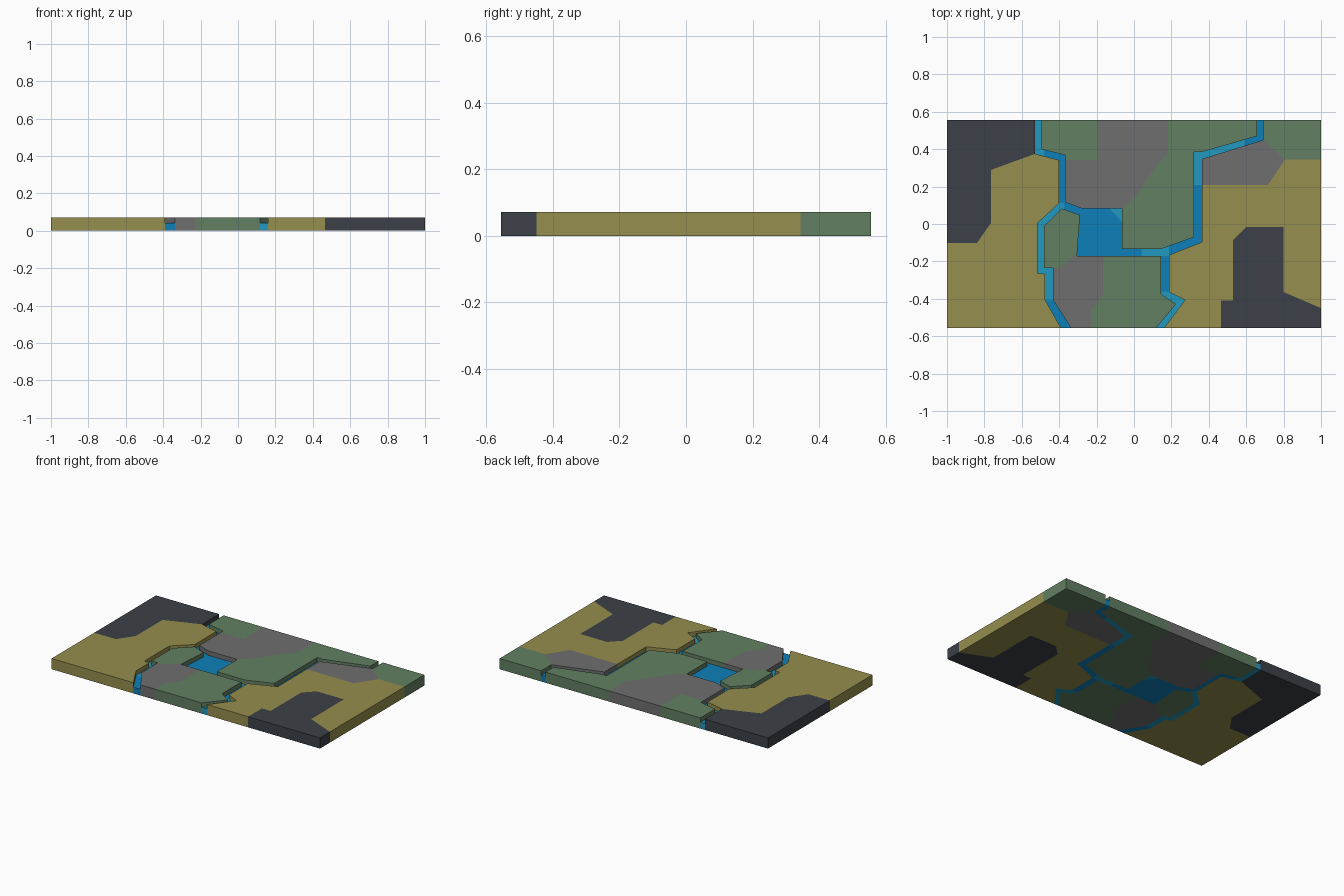
import bpy, bmesh
from mathutils import Vector
from mathutils.geometry import delaunay_2d_cdt

if "Cube" in bpy.data.objects:
    bpy.data.objects.remove(bpy.data.objects["Cube"])

W, D = 1.0, 0.556          # half width, half depth of the slab
TOP, WATER = 0.072, 0.042  # heights of the land and of the river


def material(name, r, g, b):
    m = bpy.data.materials.new(name)
    lin = [(c / 255 / 12.92) if c < 11 else ((c / 255 + 0.055) / 1.055) ** 2.4 for c in (r, g, b)]
    m.diffuse_color = (*lin, 1)
    m.use_nodes = True
    m.node_tree.nodes["Principled BSDF"].inputs["Base Color"].default_value = m.diffuse_color
    return m


MATS = [material("olive", 149, 142, 78), material("dark slate", 60, 64, 71),
        material("green", 98, 127, 98), material("grey", 112, 111, 111),
        material("deep blue", 13, 127, 184), material("light blue", 33, 152, 192)]
OLIVE, DARK, GREEN, GREY, DEEP, LIGHT = range(6)


def box(x0, y0, x1, y1):
    return [(x0, y0), (x1, y0), (x1, y1), (x0, y1)]


# land outlines between the river arms
west = [(-W, D), (-.53, D), (-.53, .375), (-.40, .342), (-.40, .112), (-.515, .005),
        (-.515, -.262), (-.475, -.267), (-.475, -.406), (-.39, -D), (-W, -D)]
north = [(-.497, D), (-.497, .40), (-.37, .369), (-.37, .118), (-.28, .083), (-.064, .083),
         (-.064, -.134), (.144, -.134), (.321, -.07), (.321, .385), (.364, .385),
         (.658, .47), (.658, D)]
south = [(-.337, -D), (-.433, -.406), (-.433, -.235), (-.481, -.235), (-.481, -.01),
         (-.385, .083), (-.289, .048), (-.305, -.171), (.144, -.171), (.144, -.374),
         (.225, -.428), (.118, -D)]
east = [(.69, D), (.69, .449), (.364, .348), (.364, -.096), (.187, -.166), (.187, -.364),
        (.273, -.406), (.16, -D), (W, -D), (W, D)]

# colour patches on each piece
west_dark = [(-W, D), (-.53, D), (-.53, .375), (-.765, .289), (-.765, .005), (-.84, -.102), (-W, -.102)]
north_grey = [(-.198, D), (.182, D), (.182, .38), (.123, .315), (.01, .15), (-.064, .083),
              (-.28, .083), (-.37, .118), (-.37, .342), (-.198, .342)]
south_grey = [(-.433, -.235), (-.40, -.235), (-.32, -.171), (-.165, -.171), (-.165, -.374),
              (-.23, -.46), (-.23, -D), (-.337, -D), (-.433, -.406)]
east_green = [(.69, D), (W, D), (W, .345), (.807, .345), (.69, .449)]
east_grey = [(.69, .449), (.807, .345), (.717, .209), (.364, .209), (.364, .348)]
east_dark = [(.60, -.016), (.80, -.016), (.80, -.364), (W, -.45), (W, -D), (.465, -D),
             (.465, -.41), (.53, -.41), (.53, -.085)]
river_light = [box(-.53, .35, -.48, D), box(-.515, -.41, -.375, .112),
               [(-.13, .083), (-.064, .083), (-.064, .01)], box(.04, -.171, .187, -.12),
               box(.321, .209, .59, .46), box(.118, -D, .273, -.36)]

PIECES = [("west_land", west, OLIVE, [(west_dark, DARK)]),
          ("north_land", north, GREEN, [(north_grey, GREY)]),
          ("south_land", south, GREEN, [(south_grey, GREY)]),
          ("east_land", east, OLIVE, [(east_green, GREEN), (east_grey, GREY), (east_dark, DARK)]),
          ("river", box(-W, -D, W, D), DEEP, [(p, LIGHT) for p in river_light])]


def inside(p, poly):
    hit = False
    for (x0, y0), (x1, y1) in zip(poly, poly[1:] + poly[:1]):
        if (y0 > p.y) != (y1 > p.y) and p.x < x0 + (p.y - y0) * (x1 - x0) / (y1 - y0):
            hit = not hit
    return hit


# cut the whole slab along every outline
pts, edges = [], []
for _, outline, _, patches in PIECES:
    for poly in [outline] + [p for p, _ in patches]:
        n = len(pts)
        pts += [Vector(p) for p in poly]
        edges += [(n + i, n + (i + 1) % len(poly)) for i in range(len(poly))]
verts, _, tris, *_ = delaunay_2d_cdt(pts, edges, [], 0, 1e-4)

# sort the cells into pieces and colours
cells = {name: [] for name, *_ in PIECES}
for t in tris:
    a, b, c = (verts[i] for i in t)
    area = (b - a).cross(c - a)
    if abs(area) < 1e-9:
        continue
    t = tuple(t) if area > 0 else tuple(reversed(t))
    mid = (a + b + c) / 3
    for name, outline, base, patches in PIECES:
        if inside(mid, outline):
            col = next((m for p, m in patches if inside(mid, p)), base)
            cells[name].append((t, col))
            break


def on_rim(a, b):
    return (abs(a.x) > W - .001 and abs(a.x - b.x) < .001) or \
           (abs(a.y) > D - .001 and abs(a.y - b.y) < .001)


# raise each piece: top, underside and outer walls
for name, *_ in PIECES:
    high = WATER if name == "river" else TOP
    bm, cache = bmesh.new(), {}

    def vert(i, z):
        if (i, z) not in cache:
            cache[i, z] = bm.verts.new((verts[i].x, verts[i].y, z))
        return cache[i, z]

    def face(corners, col):
        bm.faces.new([vert(i, z) for i, z in corners]).material_index = col

    used = {(t[k], t[(k + 1) % 3]) for t, _ in cells[name] for k in range(3)}
    for t, col in cells[name]:
        face([(i, high) for i in t], col)
        face([(i, 0) for i in reversed(t)], col)
        for k in range(3):
            a, b = t[k], t[(k + 1) % 3]
            if (b, a) in used:
                continue
            rim = on_rim(verts[a], verts[b])
            if name == "river" and not rim:
                continue
            low = 0 if rim else WATER
            face([(a, low), (b, low), (b, high), (a, high)], col)
    bmesh.ops.dissolve_limit(bm, angle_limit=.01, verts=bm.verts, edges=bm.edges, delimit={'MATERIAL'})
    me = bpy.data.meshes.new(name)
    for m in MATS:
        me.materials.append(m)
    bm.to_mesh(me)
    bm.free()
    bpy.context.collection.objects.link(bpy.data.objects.new(name, me))
